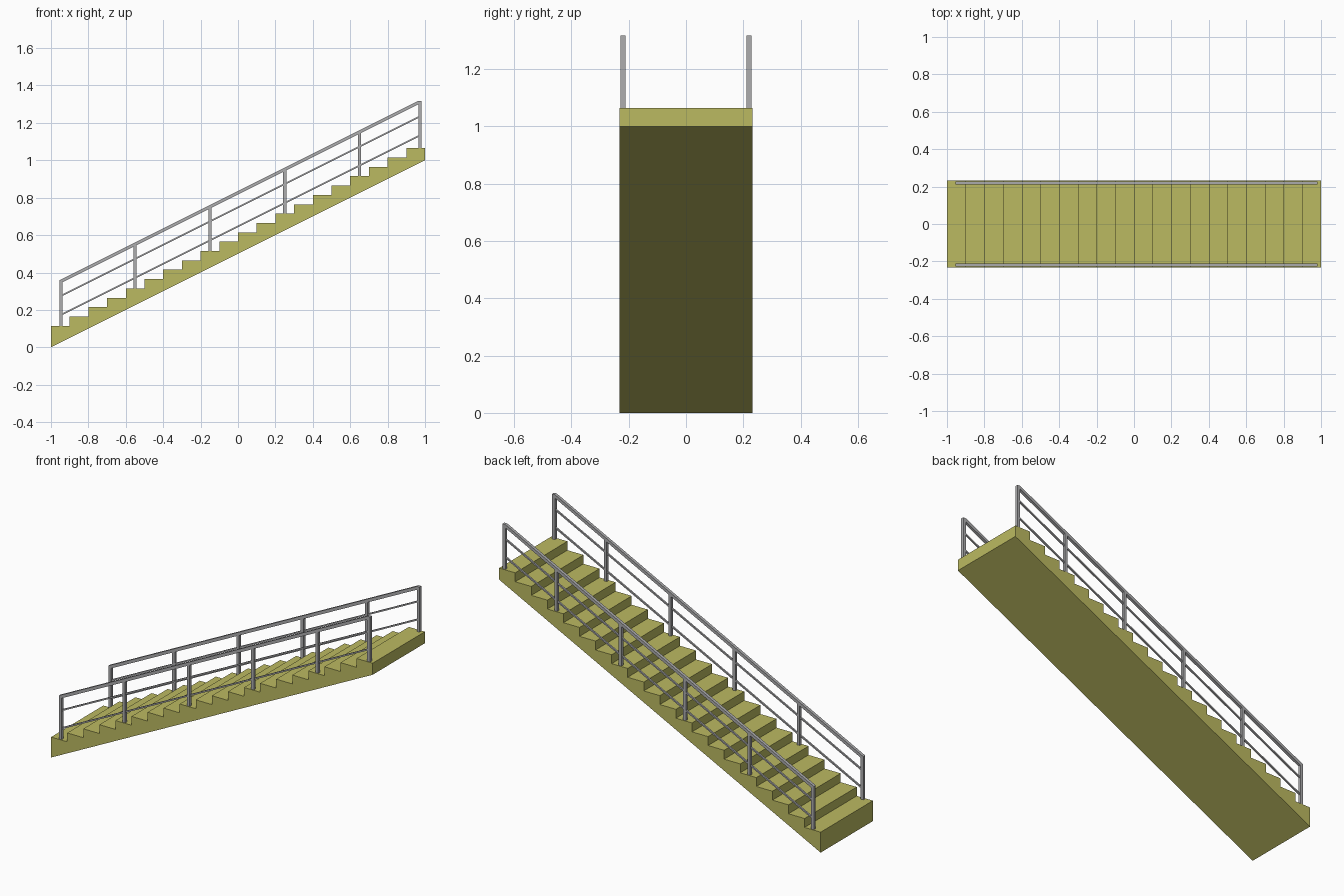
import bpy
import bmesh

cube = bpy.data.objects.get("Cube")
if cube:
    bpy.data.objects.remove(cube, do_unlink=True)


def material(name, color):
    mat = bpy.data.materials.new(name)
    mat.use_nodes = True
    mat.diffuse_color = color
    mat.node_tree.nodes["Principled BSDF"].inputs["Base Color"].default_value = color
    return mat


olive = material("olive yellow", (0.50, 0.49, 0.12, 1))
grey = material("metal grey", (0.42, 0.42, 0.43, 1))


def prism(name, profile, y, width, mat):
    """Extrude an xz profile along y, centred on the given y."""
    bm = bmesh.new()
    face = bm.faces.new([bm.verts.new((x, y - width / 2, z)) for x, z in profile])
    new = bmesh.ops.extrude_face_region(bm, geom=[face])["geom"]
    bmesh.ops.translate(bm, vec=(0, width, 0),
                        verts=[v for v in new if isinstance(v, bmesh.types.BMVert)])
    bmesh.ops.recalc_face_normals(bm, faces=bm.faces)
    mesh = bpy.data.meshes.new(name)
    bm.to_mesh(mesh)
    bm.free()
    mesh.materials.append(mat)
    obj = bpy.data.objects.new(name, mesh)
    bpy.context.collection.objects.link(obj)
    return obj


STEPS, RUN, RISE, FIRST = 20, 0.1, 0.05, 0.115
SLOPE = RISE / RUN
BAR = 0.017


def tread_height(x):
    return FIRST + RISE * int((x + 1) / RUN)


# Solid flight with a sloping underside
outline = [(-1, 0)]
for i in range(STEPS):
    z = FIRST + i * RISE
    outline += [(-1 + i * RUN, z), (-1 + (i + 1) * RUN, z)]
outline.append((1, 1))
prism("stair_flight", outline, 0, 0.464, olive)

# Railings on both sides
START, END, TOP = -0.955, 0.981, 0.836
posts = [START + BAR / 2, -0.55, -0.15, 0.25, 0.65, END - BAR / 2]
for side, y in (("right", -0.22), ("left", 0.22)):
    # Handrail with a flattened upper end
    bend = END - BAR
    peak = TOP + SLOPE * bend
    low = TOP - BAR * 1.12
    prism(f"{side}_handrail",
          [(START, low + SLOPE * START), (END, low + SLOPE * END), (END, peak),
           (bend, peak), (START, TOP + SLOPE * START)], y, BAR, grey)
    # Posts standing on the treads
    for n, x in enumerate(posts, 1):
        a, b = x - BAR / 2, x + BAR / 2
        foot = tread_height(x) - 0.002
        prism(f"{side}_post_{n}",
              [(a, foot), (b, foot), (b, low + SLOPE * b), (a, low + SLOPE * a)],
              y, BAR, grey)
    # Thin bars between the posts
    for label, mid in (("upper", 0.748), ("lower", 0.647)):
        a, b, h = posts[0], posts[-1], 0.0045
        prism(f"{side}_{label}_bar",
              [(a, mid - h + SLOPE * a), (b, mid - h + SLOPE * b),
               (b, mid + h + SLOPE * b), (a, mid + h + SLOPE * a)], y, h * 2, grey)
